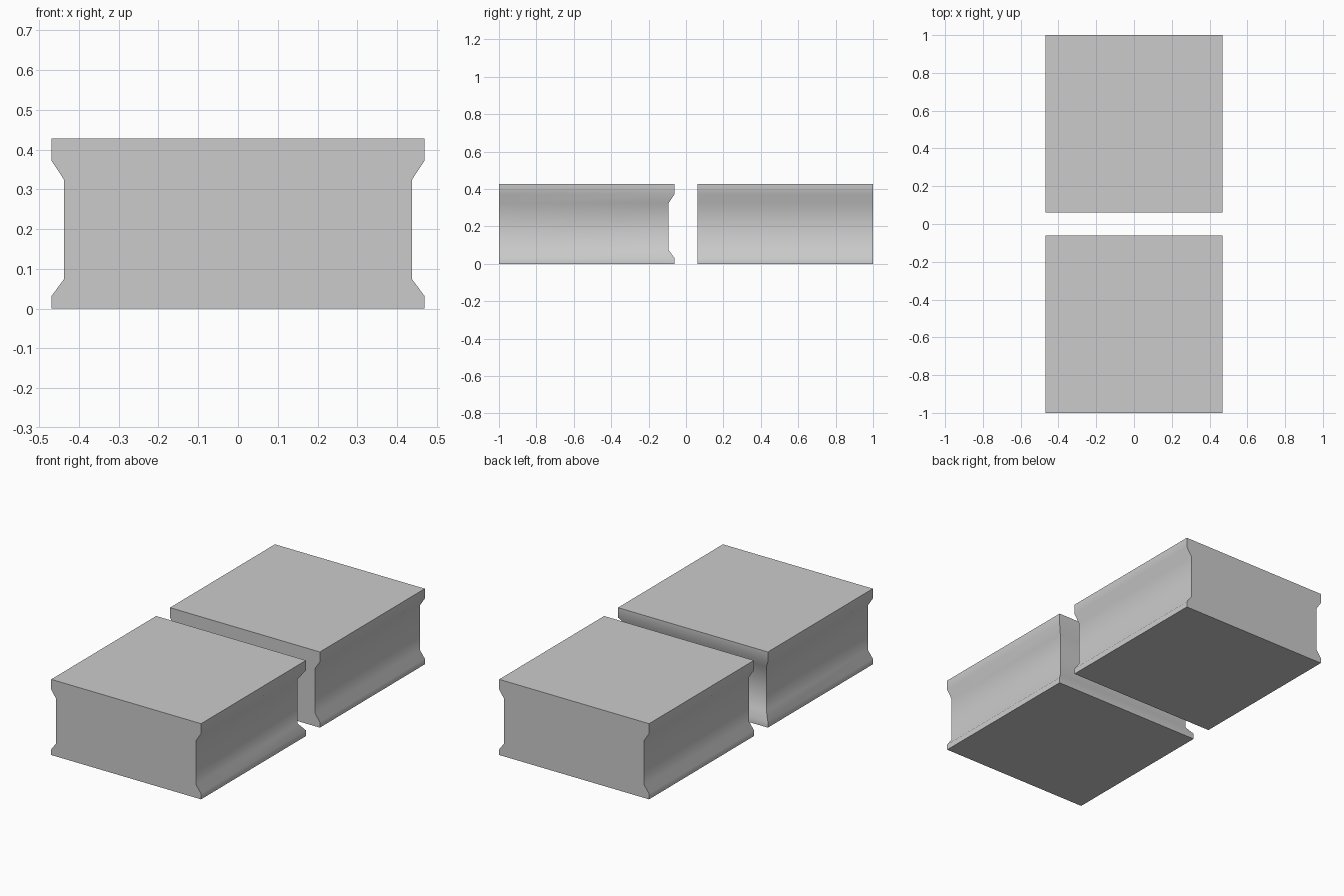
import bpy, bmesh, math

if "Cube" in bpy.data.objects:
    bpy.data.objects.remove(bpy.data.objects["Cube"])

HALF, INSET, HEIGHT = 0.469, 0.031, 0.428
# (inset factor, height) up the side of a block
PROFILE = [(0, 0), (0, 0.032), (1, 0.074), (1, 0.325), (0, 0.372), (0, HEIGHT)]


def block(name, cy, waisted_back):
    """Square block, waisted on both x sides and optionally on its +y side."""
    bm = bmesh.new()
    rings = []
    for f, z in PROFILE:
        x = HALF - INSET * f
        y0 = cy - HALF
        y1 = cy + HALF - (INSET * f if waisted_back else 0)
        rings.append([bm.verts.new(p) for p in
                      ((-x, y0, z), (x, y0, z), (x, y1, z), (-x, y1, z))])
    # waisted sides
    sides = (1, 2, 3) if waisted_back else (1, 3)
    for a, b in zip(rings, rings[1:]):
        for i in sides:
            j = (i + 1) % 4
            bm.faces.new((a[i], a[j], b[j], b[i]))
    # flat ends, as single outline faces
    for i in {0, 2} - set(sides):
        bm.faces.new([r[i] for r in rings] + [r[i + 1] for r in reversed(rings)])
    # bottom and top
    bm.faces.new(rings[0][::-1])
    bm.faces.new(rings[-1])
    bmesh.ops.recalc_face_normals(bm, faces=bm.faces)
    mesh = bpy.data.meshes.new(name)
    bm.to_mesh(mesh)
    bm.free()
    ob = bpy.data.objects.new(name, mesh)
    bpy.context.collection.objects.link(ob)
    # smooth waist, sharp corners
    bpy.ops.object.select_all(action='DESELECT')
    ob.select_set(True)
    bpy.context.view_layer.objects.active = ob
    bpy.ops.object.shade_smooth_by_angle(angle=math.radians(50))
    return ob


# Front block has a waisted inner face, back block has flat ends
block("front_block", HALF - 1, True)
block("back_block", 1 - HALF, False)
